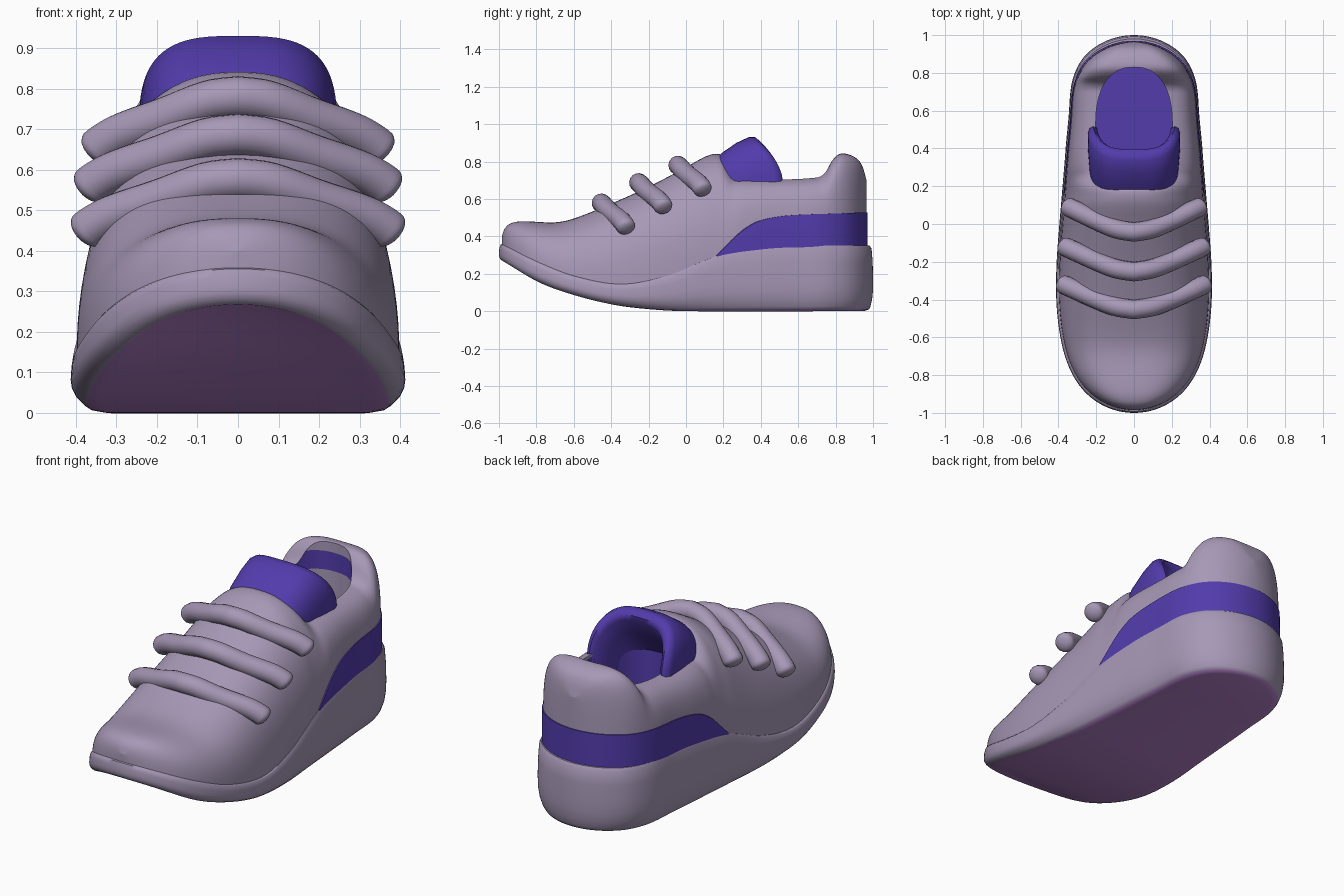
import bpy, bmesh, math
from math import sin, cos, pi

if "Cube" in bpy.data.objects:
    bpy.data.objects.remove(bpy.data.objects["Cube"])


def mat(name, c):
    m = bpy.data.materials.new(name)
    m.diffuse_color = (*c, 1)
    m.use_nodes = True
    m.node_tree.nodes["Principled BSDF"].inputs["Base Color"].default_value = m.diffuse_color
    return m


GREY = mat("mauve_grey", (0.385, 0.315, 0.468))
PURPLE = mat("deep_purple", (0.085, 0.045, 0.415))
PLUM = mat("outsole_plum", (0.460, 0.220, 0.600))


def curve(*pts):
    """Smooth function through (position, value) pairs."""
    n = len(pts)

    def slope(i):
        a, b = pts[max(i - 1, 0)], pts[min(i + 1, n - 1)]
        return (b[1] - a[1]) / (b[0] - a[0])

    def f(y):
        y = min(max(y, pts[0][0]), pts[-1][0])
        i = next(k for k in range(n - 1) if y <= pts[k + 1][0])
        (a, p), (b, q) = pts[i], pts[i + 1]
        d, t = b - a, (y - a) / (b - a)
        return ((2*t**3 - 3*t*t + 1) * p + (t**3 - 2*t*t + t) * d * slope(i)
                + (3*t*t - 2*t**3) * q + (t**3 - t*t) * d * slope(i + 1))
    return f


# shape curves along the shoe (toe = -1, heel = 1)
girth = curve((-1, .60), (-.9, .572), (-.8, .54), (-.6, .487), (-.4, .449), (-.2, .418), (0, .395),
              (.2, .386), (.4, .395), (.6, .43), (.8, .522), (.9, .575), (1, .61))
sole_top = curve((-1, .36), (-.8, .26), (-.6, .185), (-.35, .145), (-.1, .19), (.1, .27),
                 (.2, .305), (.4, .335), (.6, .348), (1, .352))
sole_low = curve((-1, .265), (-.8, .15), (-.6, .08), (-.4, .033), (-.2, .01), (0, 0), (1, 0))
ridge = curve((-.985, .40), (-.97, .44), (-.94, .468), (-.88, .48), (-.7, .475), (-.6, .495),
              (-.4, .575), (-.2, .665), (0, .77), (.1, .825), (.15, .84), (.19, .835), (.22, .79),
              (.25, .735), (.3, .717), (.7, .72), (.745, .745), (.78, .805), (.82, .84),
              (.87, .838), (.92, .81), (.945, .77), (.965, .70))
fullness = curve((-1, 2.6), (-.6, 2.6), (-.3, 2.6), (.1, 2.4), (.2, 2.5), (.3, 4), (.5, 4.5),
                 (.8, 4.7), (1, 5))
band_top = curve((.15, .285), (.2, .335), (.25, .385), (.3, .43), (.35, .463), (.4, .485),
                 (.5, .506), (.6, .515), (.8, .522), (1, .53))


def spow(v, e):
    return math.copysign(abs(v) ** e, v)


def smooth(ob, angle):
    bpy.ops.object.select_all(action='DESELECT')
    ob.select_set(True)
    bpy.context.view_layer.objects.active = ob
    bpy.ops.object.shade_smooth_by_angle(angle=math.radians(angle))


def finish(bm, name, mats, rule=None, angle=40):
    bmesh.ops.remove_doubles(bm, verts=bm.verts[:], dist=1e-5)
    bmesh.ops.dissolve_degenerate(bm, edges=bm.edges[:], dist=1e-6)
    bmesh.ops.recalc_face_normals(bm, faces=bm.faces[:])
    me = bpy.data.meshes.new(name)
    for m in mats:
        me.materials.append(m)
    if rule:
        for f in bm.faces:
            f.material_index = rule(f)
    bm.to_mesh(me)
    bm.free()
    ob = bpy.data.objects.new(name, me)
    bpy.context.collection.objects.link(ob)
    smooth(ob, angle)
    return ob


def loft(rings, closed=True, caps=True):
    """Skin a list of equal rings."""
    bm = bmesh.new()
    vs = [[bm.verts.new(p) for p in r] for r in rings]
    n = len(rings[0])
    for a, b in zip(vs, vs[1:]):
        for j in range(n if closed else n - 1):
            bm.faces.new((a[j], a[(j + 1) % n], b[(j + 1) % n], b[j]))
    if caps:
        bm.faces.new(vs[0])
        bm.faces.new(vs[-1])
    return bm


# sole: stacked outlines, capped with strips across
N = 96


def sole_ring(sx, sy, f):
    pts = []
    for k in range(2 * N):
        y, s = -cos(pi * k / N), sin(pi * k / N)
        z = sole_low(y) + (sole_top(y) - sole_low(y)) * f
        pts.append((s * girth(y) * sx, y * sy, z))
    return pts


rings = [sole_ring(*r) for r in (
    (.82, .95, 0), (.90, .978, .025), (.93, .986, .07), (.97, .995, .18), (.993, 1, .32),
    (1, 1, .48), (.995, .998, .75), (.985, .992, .95), (.97, .98, 1), (.9, .93, 1))]
bm = loft(rings, caps=False)
bm.verts.ensure_lookup_table()
v = bm.verts
for base in (0, (len(rings) - 1) * 2 * N):
    for k in range(N):
        quad = [v[base + k], v[base + k + 1], v[base + (2*N - k - 1)], v[base + (2*N - k) % (2*N)]]
        bm.faces.new(list(dict.fromkeys(quad)))
bm.verts.index_update()
for f in bm.faces:
    f.material_index = int(all(p.index < 4 * N for p in f.verts))
finish(bm, "sole", [GREY, PLUM], angle=50)


# upper: superellipse sections from toe to heel
def upper_station(t):
    y = -.01 - .975 * cos(t)
    b = sole_top(y) - .03
    return y, sin(t) * girth(-cos(t)) * .965, b, ridge(y) - b, fullness(y)


rings = []
M = 48
for i in range(161):
    y, w, b, h, n = upper_station(pi * i / 160)
    rings.append([(w * spow(sin(a), 2 / n), y, b + h * max(cos(a), 0) ** (2 / n))
                  for a in (pi * (j / M - .5) for j in range(M + 1))])
upper = finish(loft(rings, caps=False), "upper", [GREY, PURPLE], lambda f: 0)


# foot opening cut into the upper: purple lining and floor, grey heel pad and lip
def lining(f):
    c = f.calc_center_median()
    if len(f.verts) > 4:
        return 1
    if c.y > .66:
        return int(.69 < c.z < .79)
    return int(c.z < .69)


rings = [[(.203 * spow(cos(a), .85), .52 + .31 * spow(sin(a), .85), z)
          for a in (2 * pi * k / 64 for k in range(64))]
         for z in (.4, .55, .69, .79, 1.1)]
cutter = finish(loft(rings), "opening_cutter", [GREY, PURPLE], lining)
cutter.hide_render = True
mod = upper.modifiers.new("opening", 'BOOLEAN')
mod.operation = 'DIFFERENCE'
mod.solver = 'EXACT'
mod.object = cutter
bpy.ops.object.select_all(action='DESELECT')
bpy.context.view_layer.objects.active = upper
upper.select_set(True)
bpy.ops.object.modifier_apply(modifier=mod.name)
bpy.data.objects.remove(cutter)
smooth(upper, 40)

# heel band: follows the upper's surface just outside it
rings = []
t0 = math.acos(-(.165 + .01) / .975)
K = 56
for i in range(2 * K + 1):
    side = 1 if i <= K else -1
    y, w, b, h, n = upper_station(t0 + (pi - t0) * sin(pi / 2 * (1 - abs(i - K) / K)))
    lo, hi = sole_top(y) - .02, band_top(y)
    hi = max(hi, lo + .004)
    ring = []
    for f, s in ((0, .92), (0, 1.005), (.25, 1.005), (.5, 1.005), (.75, 1.005), (1, 1.005), (1, .92)):
        z = lo + (hi - lo) * f
        x = w * max(0, 1 - min(1, (z - b) / h) ** n) ** (1 / n)
        ring.append((side * (x * s + (.003 if s > 1 and w > .02 else 0)), y * s, z))
    rings.append(ring)
finish(loft(rings), "heel_band", [PURPLE])

# tongue: thick arched shell leaning back over the opening
rings = []
for W, yc, zc, ye, ze in ((.225, .12, .78, .22, .58), (.235, .19, .845, .28, .62),
                          (.243, .27, .90, .39, .65), (.245, .335, .93, .48, .67),
                          (.235, .37, .93, .51, .68), (.215, .395, .91, .52, .68),
                          (.195, .39, .88, .51, .65), (.18, .30, .76, .40, .56),
                          (.17, .23, .66, .30, .48)):
    ring = []
    for j in range(41):
        a = pi * (j / 40 - .5)
        c = max(cos(a), 0)
        ring.append((W * spow(sin(a), .65), ye + (yc - ye) * c ** 1.1, ze + (zc - ze) * c ** .6))
    rings.append(ring)
rings.append(rings[0])
finish(loft(rings, closed=False, caps=False), "tongue", [PURPLE], angle=60)

# laces: three round cords draped over the instep
drop = curve((0, 0), (.2, -.01), (.5, -.052), (.8, -.092), (.93, -.12), (1, -.145))
sweep = curve((0, 0), (.25, .016), (.5, .053), (.8, .105), (1, .14))
for i, (y, z, X) in enumerate(((-.453, .578, .39), (-.253, .687, .382), (-.043, .78, .362))):
    cu = bpy.data.curves.new("lace", 'CURVE')
    cu.dimensions = '3D'
    cu.bevel_depth = .051
    cu.bevel_resolution = 6
    cu.use_fill_caps = True
    sp = cu.splines.new('POLY')
    sp.points.add(60)
    for k, p in enumerate(sp.points):
        u = sin(pi * (k / 60 - .5))
        e = max(0, (abs(u) - .95) / .05)
        p.co = (X * u, y + sweep(abs(u)), z + drop(abs(u)), 1)
        p.radius = max(.03, math.sqrt(max(0, 1 - e * e)))
    cu.materials.append(GREY)
    ob = bpy.data.objects.new(f"lace_{i + 1}", cu)
    bpy.context.collection.objects.link(ob)
    bpy.ops.object.select_all(action='DESELECT')
    ob.select_set(True)
    bpy.context.view_layer.objects.active = ob
    bpy.ops.object.convert(target='MESH')
    smooth(bpy.context.view_layer.objects.active, 60)
